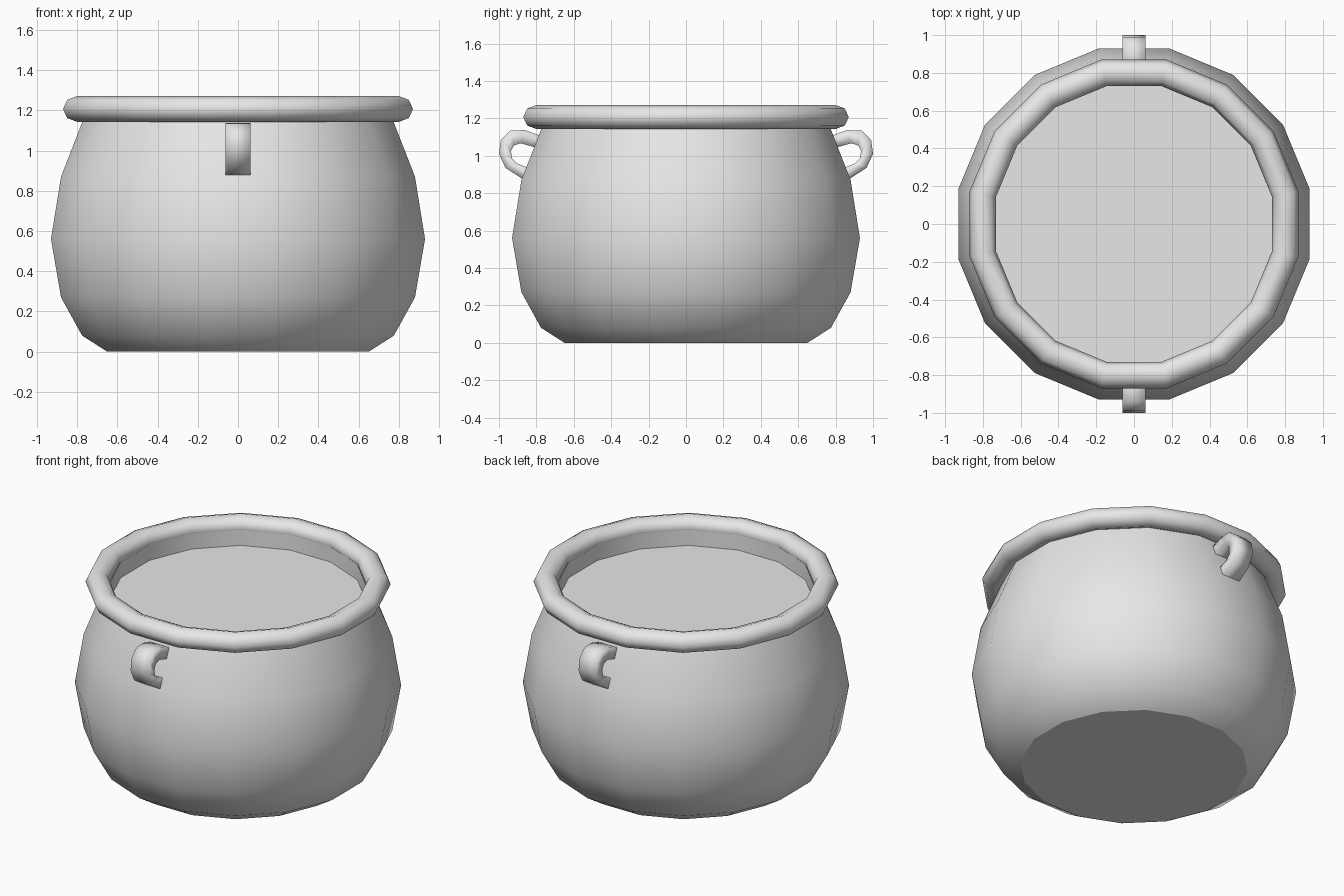
import bpy, bmesh, math

if "Cube" in bpy.data.objects:
    bpy.data.objects.remove(bpy.data.objects["Cube"], do_unlink=True)

SIDES = 16
FLAT = math.cos(math.pi / SIDES)  # flat-to-corner ratio

metal = bpy.data.materials.new("light_grey")
metal.use_nodes = True
GREY = (0.8, 0.8, 0.8, 1)
metal.diffuse_color = GREY
metal.node_tree.nodes["Principled BSDF"].inputs["Base Color"].default_value = GREY


def finish(name, bm, angle):
    """Turn a bmesh into a smooth shaded object."""
    bmesh.ops.recalc_face_normals(bm, faces=bm.faces)
    mesh = bpy.data.meshes.new(name)
    bm.to_mesh(mesh)
    bm.free()
    mesh.materials.append(metal)
    obj = bpy.data.objects.new(name, mesh)
    bpy.context.collection.objects.link(obj)
    bpy.ops.object.select_all(action='DESELECT')
    obj.select_set(True)
    bpy.context.view_layer.objects.active = obj
    bpy.ops.object.shade_smooth_by_angle(angle=math.radians(angle))
    return obj


def bridge(bm, a, b):
    """Join two closed rings of vertices with quads."""
    for i in range(len(a)):
        j = (i + 1) % len(a)
        bm.faces.new((a[i], a[j], b[j], b[i]))


def lathe(name, profile, closed, angle):
    """Spin (flat radius, height) points; flats face the four axes."""
    bm = bmesh.new()
    rings = []
    for r, z in profile:
        ring = []
        for k in range(SIDES):
            t = (k + 0.5) * 2 * math.pi / SIDES
            ring.append(bm.verts.new((r / FLAT * math.cos(t), r / FLAT * math.sin(t), z)))
        rings.append(ring)
    for a, b in zip(rings, rings[1:]):
        bridge(bm, a, b)
    if closed:
        bridge(bm, rings[-1], rings[0])
    else:
        bm.faces.new(rings[0])
        bm.faces.new(rings[-1])
    return finish(name, bm, angle)


# Pot body, with the inner wall and the level surface inside the mouth
lathe("pot_body", [(0.65, 0), (0.775, 0.08), (0.88, 0.27), (0.93, 0.56), (0.88, 0.87),
                   (0.775, 1.14), (0.76, 1.18), (0.73, 1.2), (0.73, 1.1)], False, 31)

# Rounded rim
rim = [(0.80 + 0.07 * math.cos(k * math.pi / 4), 1.207 + 0.064 * math.sin(k * math.pi / 4))
       for k in range(8)]
lathe("rim", rim, True, 60)

# Loop handles: (outer y, outer z, inner y, inner z) along the arc
ARC = [(0.74, 1.09, 0.76, 1.03), (0.80, 1.115, 0.825, 1.05), (0.86, 1.137, 0.885, 1.067),
       (0.94, 1.135, 0.92, 1.055), (0.99, 1.085, 0.936, 1.025), (1.0, 1.01, 0.93, 0.985),
       (0.965, 0.935, 0.905, 0.96), (0.88, 0.88, 0.855, 0.94), (0.82, 0.865, 0.80, 0.925)]
for name, side in (("front_handle", -1), ("back_handle", 1)):
    bm = bmesh.new()
    rings = [[bm.verts.new((x, side * y, z)) for x, y, z in
              ((-0.062, oy, oz), (0.062, oy, oz), (0.062, iy, iz), (-0.062, iy, iz))]
             for oy, oz, iy, iz in ARC]
    for a, b in zip(rings, rings[1:]):
        bridge(bm, a, b)
    bm.faces.new(rings[0])
    bm.faces.new(rings[-1])
    finish(name, bm, 100)
